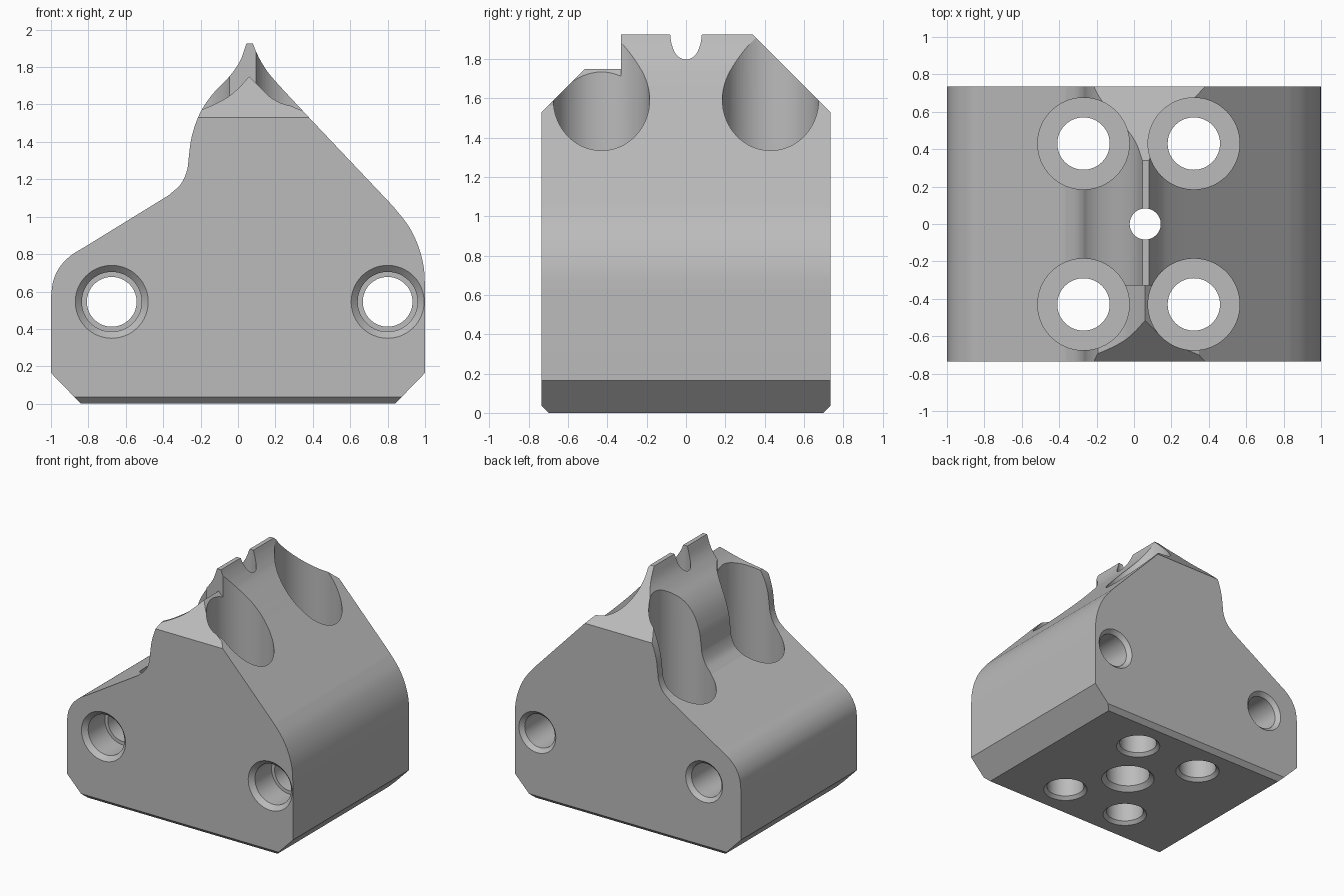
import bpy, bmesh, math
from mathutils import Vector

if "Cube" in bpy.data.objects:
    bpy.data.objects.remove(bpy.data.objects["Cube"])

gray = bpy.data.materials.new("plain_gray")
gray.diffuse_color = (0.5, 0.5, 0.5, 1)
gray.use_nodes = True
gray.node_tree.nodes["Principled BSDF"].inputs["Base Color"].default_value = gray.diffuse_color


def add_object(name, bm):
    bmesh.ops.recalc_face_normals(bm, faces=bm.faces)
    mesh = bpy.data.meshes.new(name)
    bm.to_mesh(mesh)
    bm.free()
    mesh.materials.append(gray)
    ob = bpy.data.objects.new(name, mesh)
    bpy.context.collection.objects.link(ob)
    return ob


def spline(points, steps=5):
    """Smooth curve through 2D points."""
    p = [Vector(q) for q in points]
    p = [2 * p[0] - p[1]] + p + [2 * p[-1] - p[-2]]
    out = []
    for a, b, c, d in zip(p, p[1:], p[2:], p[3:]):
        for i in range(steps):
            t = i / steps
            out.append(tuple(0.5 * (2 * b + (c - a) * t + (2 * a - 5 * b + 4 * c - d) * t * t
                                    + (3 * b - a - 3 * c + d) * t ** 3)))
    return out + [tuple(p[-2])]


def prism(name, outline, lo, hi, axis):
    """Extrude an outline (x,z along y, or y,z along x)."""
    bm = bmesh.new()
    place = (lambda u, v, w: (u, w, v)) if axis == 'Y' else (lambda u, v, w: (w, u, v))
    a = [bm.verts.new(place(u, v, lo)) for u, v in outline]
    b = [bm.verts.new(place(u, v, hi)) for u, v in outline]
    bm.faces.new(a)
    bm.faces.new(b[::-1])
    n = len(a)
    for i in range(n):
        j = (i + 1) % n
        bm.faces.new((a[i], b[i], b[j], a[j]))
    return add_object(name, bm)


def lathe(name, steps, centre, axis, n=64):
    """Turned cutter from (radius, position along axis) steps."""
    bm = bmesh.new()
    rings = []
    for r, h in steps:
        ring = []
        for k in range(n):
            c = r * math.cos(2 * math.pi * k / n) + centre[0]
            s = r * math.sin(2 * math.pi * k / n) + centre[1]
            ring.append(bm.verts.new((c, s, h) if axis == 'Z' else (c, h, s)))
        rings.append(ring)
    bm.faces.new(rings[0])
    bm.faces.new(rings[-1][::-1])
    for a, b in zip(rings, rings[1:]):
        for k in range(n):
            j = (k + 1) % n
            bm.faces.new((a[k], b[k], b[j], a[j]))
    return add_object(name, bm)


def cut(ob, tool, mode='DIFFERENCE'):
    tool.hide_render = True
    mod = ob.modifiers.new("cut", 'BOOLEAN')
    mod.operation, mod.object, mod.solver = mode, tool, 'EXACT'
    dg = bpy.context.evaluated_depsgraph_get()
    mesh = bpy.data.meshes.new_from_object(ob.evaluated_get(dg))
    ob.modifiers.clear()
    ob.data = mesh
    bpy.data.objects.remove(tool)


# Main front profile: right shoulder, ridge, left step, left shoulder
outline = [(-0.84, 0), (0.84, 0), (1, 0.165)]
outline += spline([(1, 0.62), (0.993, 0.73), (0.965, 0.84), (0.912, 0.95), (0.83, 1.055)])
outline += spline([(0.38, 1.53), (0.195, 1.73), (0.135, 1.81), (0.1, 1.875), (0.08, 1.925)])
outline += spline([(0.045, 1.925), (0.01, 1.83), (-0.05, 1.745), (-0.14, 1.65), (-0.205, 1.55),
                   (-0.247, 1.43), (-0.263, 1.32), (-0.272, 1.25), (-0.305, 1.175), (-0.37, 1.115)])
outline += spline([(-0.82, 0.838), (-0.89, 0.795), (-0.95, 0.735), (-0.987, 0.66), (-1, 0.57)])
outline += [(-1, 0.165)]
block = prism("clamp_block", outline, -0.735, 0.735, 'Y')

# Side outline: bottom chamfers and sloped upper ends
side = [(-0.70, 0), (0.70, 0), (0.735, 0.035), (0.735, 1.53), (0.335, 1.93), (0.335, 2.0),
        (-0.4, 2.0), (-0.4, 1.865), (-0.735, 1.53), (-0.735, 0.035)]
side = [(y, z if z > 0 else -0.0) for y, z in side]
cut(block, prism("side_outline", side, -1.2, 1.2, 'X'), 'INTERSECT')

# Lowered cusp at the front end of the ridge
cusp = spline([(-0.35, 1.53), (-0.2, 1.57), (-0.07, 1.63), (0.0, 1.685), (0.06, 1.75)])
cusp += spline([(0.06, 1.75), (0.12, 1.69), (0.195, 1.635), (0.36, 1.56), (0.5, 1.52)])[1:]
cusp += [(0.5, 2.1), (-0.35, 2.1)]
cut(block, prism("front_cusp_cutter", cusp, -0.9, -0.33, 'Y'))

# Four counterbored vertical holes, countersunk underneath
for x in (-0.27, 0.32):
    for y in (-0.43, 0.43):
        steps = [(0.19, -0.025), (0.14, 0.025), (0.14, 0.6), (0.245, 0.6), (0.245, 2.2)]
        cut(block, lathe("vertical_hole_cutter", steps, (x, y), 'Z'))

# Central vertical hole, wider from below
steps = [(0.225, -0.025), (0.165, 0.035), (0.165, 0.8), (0.083, 0.8), (0.083, 2.2)]
cut(block, lathe("centre_hole_cutter", steps, (0.06, 0), 'Z'))

# Two horizontal stepped holes from front to back
for x in (-0.675, 0.8):
    steps = [(0.215, -0.755), (0.16, -0.70), (0.16, -0.49), (0.133, -0.49),
             (0.133, 0.705), (0.183, 0.755)]
    cut(block, lathe("horizontal_hole_cutter", steps, (x, 0.545), 'Y'))

# Smooth curved surfaces, keep edges sharp
bpy.context.view_layer.objects.active = block
block.select_set(True)
bpy.ops.object.shade_smooth_by_angle(angle=math.radians(22))
wn = block.modifiers.new("flat_planes", 'WEIGHTED_NORMAL')
wn.keep_sharp = True
